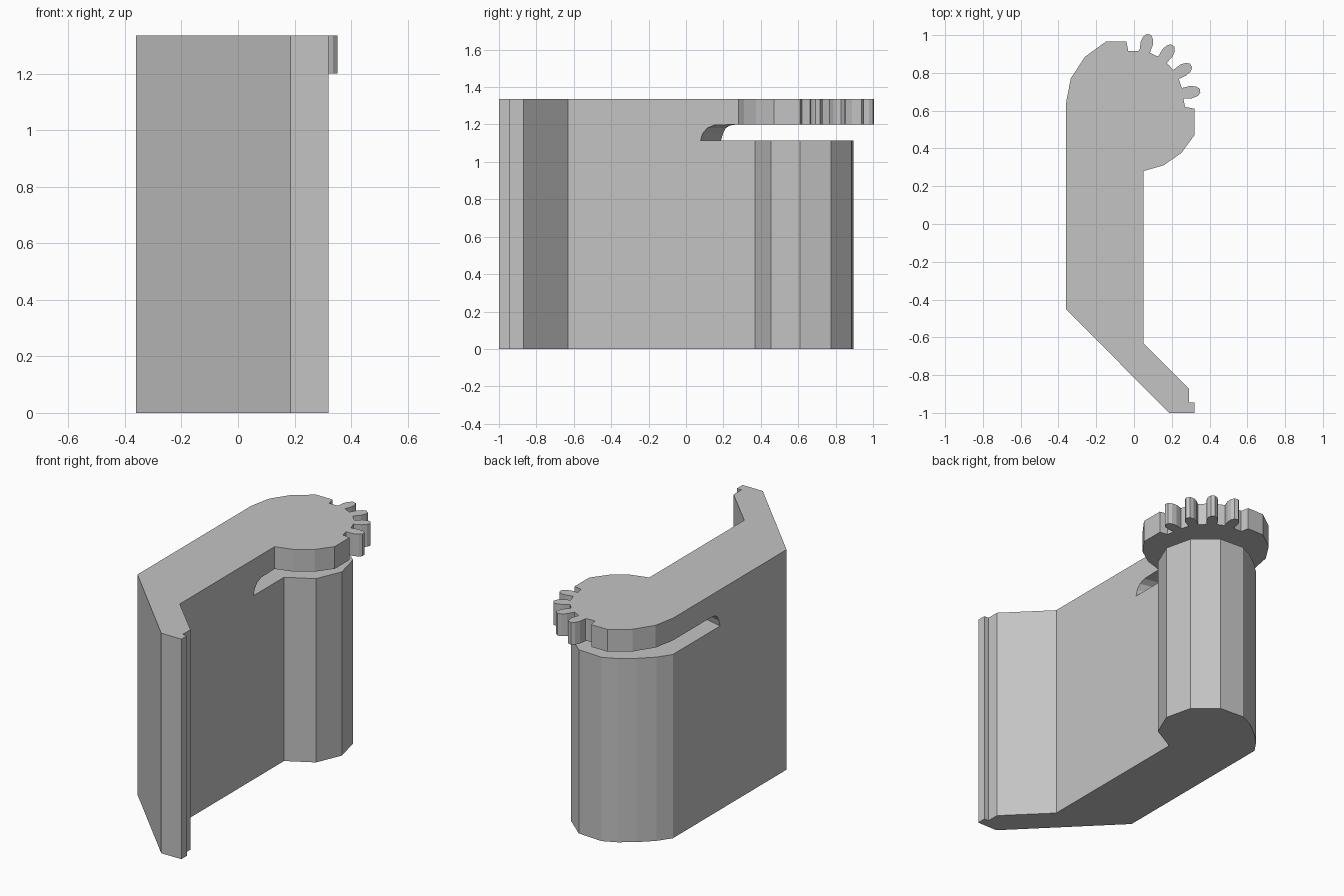
import bpy
import bmesh
from math import cos, sin, radians
from mathutils import Vector

default_cube = bpy.data.objects.get("Cube")
if default_cube:
    bpy.data.objects.remove(default_cube, do_unlink=True)

grey = bpy.data.materials.new("plain grey")
grey.use_nodes = True
grey_value = (0.55, 0.55, 0.55, 1.0)
grey.diffuse_color = grey_value
grey.node_tree.nodes["Principled BSDF"].inputs["Base Color"].default_value = grey_value

TOP = 1.335          # top of the whole part
SLOT_LOW = 1.115     # slot floor, also the column top
SLOT_HIGH = 1.2      # underside of the toothed head
JOIN = 0.27          # where the arm meets the column and the head
LEFT, RIGHT = -0.36, 0.05


def loft(name, first_ring, second_ring):
    """Closed solid between two matching rings of points."""
    bm = bmesh.new()
    a = [bm.verts.new(p) for p in first_ring]
    b = [bm.verts.new(p) for p in second_ring]
    bm.faces.new(a)
    bm.faces.new(b)
    for i in range(len(a)):
        j = (i + 1) % len(a)
        bm.faces.new((a[i], a[j], b[j], b[i]))
    bmesh.ops.recalc_face_normals(bm, faces=bm.faces)
    mesh = bpy.data.meshes.new(name)
    bm.to_mesh(mesh)
    bm.free()
    mesh.materials.append(grey)
    obj = bpy.data.objects.new(name, mesh)
    bpy.context.collection.objects.link(obj)
    return obj


def prism(name, outline, low, high):
    return loft(name, [(x, y, low) for x, y in outline],
                [(x, y, high) for x, y in outline])


def tooth(angle, centre=Vector((-0.005, 0.655))):
    """Outline of one rounded gear tooth, counter-clockwise."""
    out = Vector((cos(radians(angle)), sin(radians(angle))))
    side = Vector((-out.y, out.x))
    half = [(0.265, 0.028), (0.31, 0.033), (0.34, 0.026), (0.358, 0.012)]
    lower = [centre + out * r - side * w for r, w in half]
    upper = [centre + out * r + side * w for r, w in reversed(half)]
    return [tuple(p) for p in lower + upper]


# Arm: tall wall with an angled, notched foot
arm = prism("arm", [
    (0.185, -1), (0.32, -1), (0.32, -0.945), (0.29, -0.945), (0.29, -0.87),
    (RIGHT, -0.63), (RIGHT, JOIN), (LEFT, JOIN), (LEFT, -0.45)], 0, TOP)

# Slot: rounded end, slanting across the thickness of the arm
near_end = [(0.075, SLOT_LOW), (0.085, 1.15), (0.11, 1.18), (0.15, 1.197), (JOIN, SLOT_HIGH)]
far_end = [(0.19, SLOT_LOW), (0.2, 1.15), (0.215, 1.18), (0.235, 1.194), (JOIN, SLOT_HIGH)]
beyond = [(0.4, SLOT_HIGH), (0.4, SLOT_LOW)]
cutter = loft("slot_cutter",
              [(RIGHT + 0.01, y, z) for y, z in near_end + beyond],
              [(LEFT - 0.01, y, z) for y, z in far_end + beyond])
cutter.hide_render = True
cut = arm.modifiers.new("slot", 'BOOLEAN')
cut.operation = 'DIFFERENCE'
cut.solver = 'EXACT'
cut.object = cutter
bpy.context.view_layer.objects.active = arm
bpy.ops.object.modifier_apply(modifier=cut.name)
bpy.data.objects.remove(cutter, do_unlink=True)

# Column: faceted post under the head
prism("column", [
    (RIGHT, JOIN), (RIGHT, 0.37), (0.204, 0.455), (0.27, 0.61), (0.23, 0.775),
    (0.1, 0.885), (-0.06, 0.895), (-0.14, 0.858), (-0.226, 0.795),
    (-0.305, 0.72), (LEFT, 0.64), (LEFT, JOIN)], 0, SLOT_LOW)

# Head: rounded plate with four gear teeth
teeth = [p for angle in (8, 31, 54, 76.5) for p in tooth(angle)]
prism("toothed_head", [
    (RIGHT, JOIN), (RIGHT, 0.28), (0.155, 0.31), (0.25, 0.375), (0.32, 0.47),
    (0.32, 0.61), (0.27, 0.62)] + teeth + [
    (0.015, 0.915), (-0.03, 0.915), (-0.04, 0.965), (-0.15, 0.965), (-0.26, 0.885),
    (-0.335, 0.77), (LEFT, 0.64), (LEFT, JOIN)], SLOT_HIGH, TOP)
